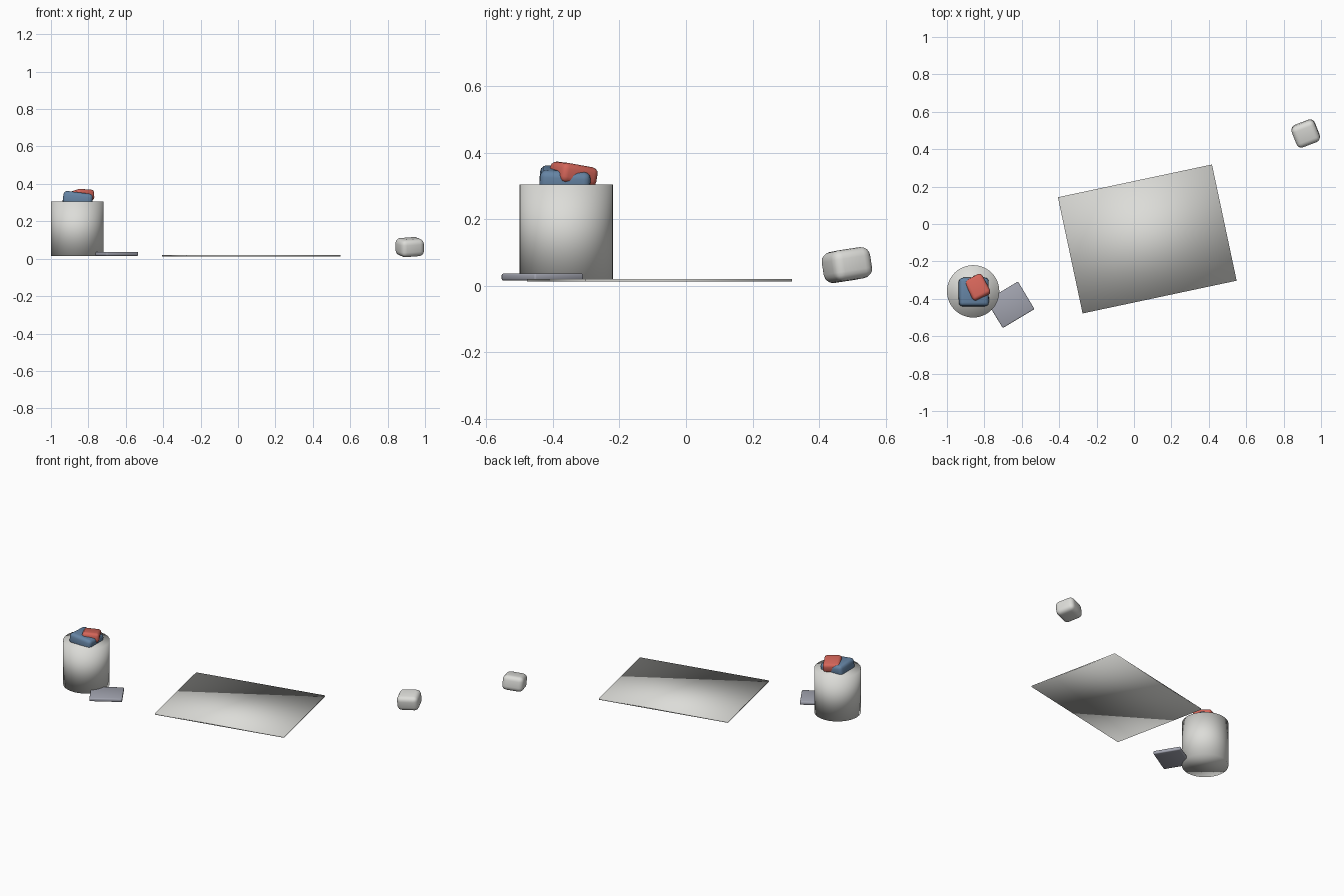
import bpy
from math import radians

if "Cube" in bpy.data.objects:
    bpy.data.objects.remove(bpy.data.objects["Cube"])


def material(name, rgb):
    m = bpy.data.materials.new(name)
    m.diffuse_color = (*rgb, 1)
    m.use_nodes = True
    m.node_tree.nodes["Principled BSDF"].inputs["Base Color"].default_value = m.diffuse_color
    return m


off_white = material("off_white", (0.72, 0.72, 0.69))
red = material("faded_red", (0.66, 0.13, 0.10))
blue = material("denim_blue", (0.13, 0.23, 0.37))
slate = material("slate_grey", (0.36, 0.37, 0.43))


def finish(name, mat):
    ob = bpy.context.object
    ob.name = name
    ob.data.materials.append(mat)
    bpy.ops.object.shade_smooth()
    return ob


def box(name, loc, size, rot, mat, bevel=0.0, segments=3):
    """Rotated box, optionally with rounded edges; rot in degrees."""
    bpy.ops.mesh.primitive_cube_add(size=1, location=loc,
                                    rotation=[radians(a) for a in rot])
    bpy.context.object.scale = size
    bpy.ops.object.transform_apply(location=False, rotation=False, scale=True)
    ob = finish(name, mat)
    if bevel:
        b = ob.modifiers.new("rounding", 'BEVEL')
        b.width = bevel
        b.segments = segments
    return ob


# Basket: plain closed drum with soft shading over the rims
bpy.ops.mesh.primitive_cylinder_add(vertices=48, radius=0.14, depth=0.29,
                                    location=(-0.86, -0.36, 0.16))
finish("basket", off_white)

# Folded clothes heaped on the basket
box("blue_cloth", (-0.857, -0.364, 0.317), (0.158, 0.152, 0.07), (-3, 7, 0), blue, 0.02)
box("red_cloth", (-0.837, -0.339, 0.335), (0.105, 0.122, 0.06), (-9, 3, 27), red, 0.018)

# Flat tray partly tucked under the basket
box("tray", (-0.661, -0.432, 0.026), (0.198, 0.172, 0.022), (0, 0, 31), slate, 0.006, 2)

# Thin floor mat
box("mat", (0.071, -0.08, 0.016), (0.842, 0.635, 0.008), (0, 0, 12), off_white)

# Stray cushion, tipped on one edge
box("cushion", (0.918, 0.484, 0.062), (0.132, 0.124, 0.094), (8, -4, 21), off_white, 0.028, 4)
